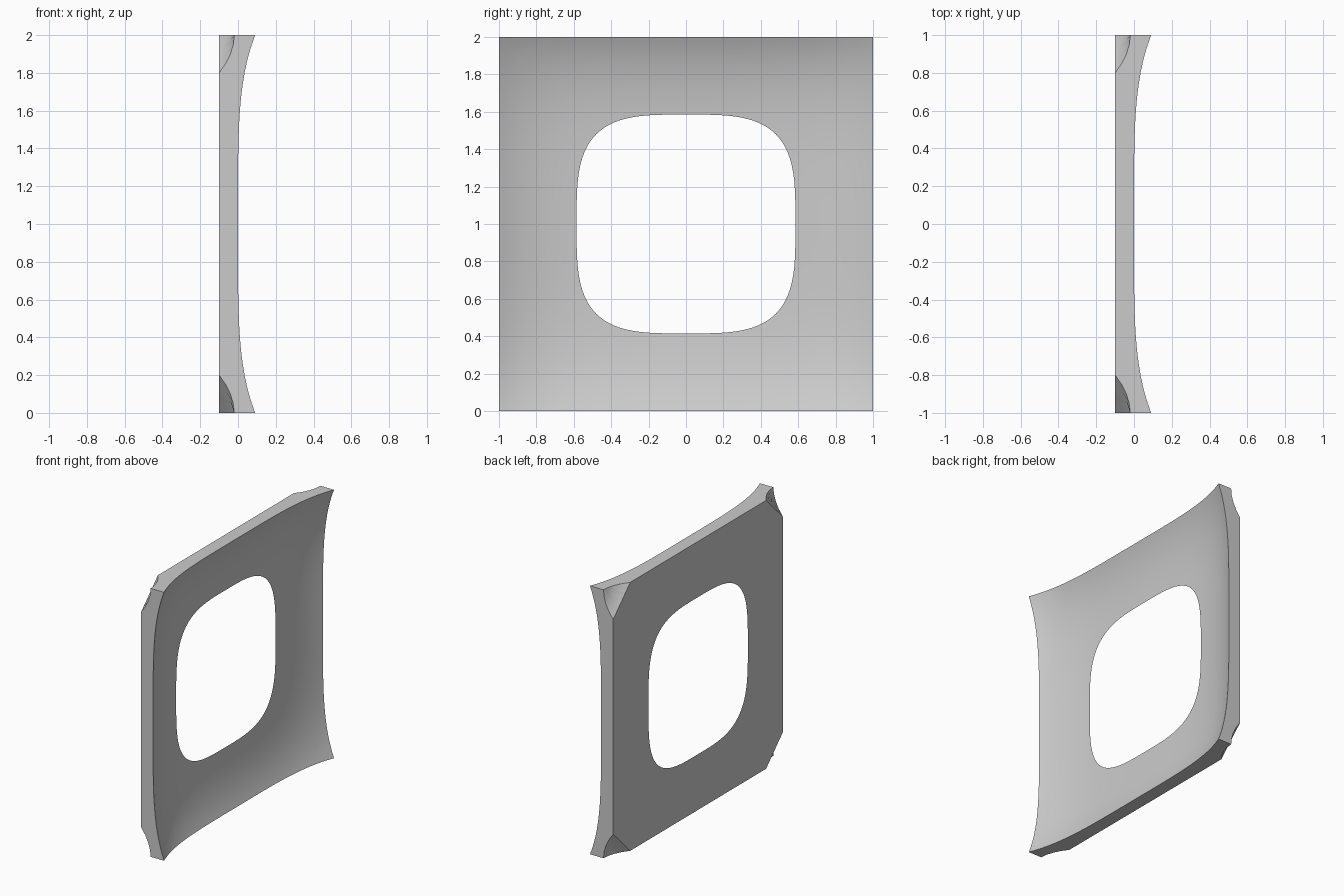
import bpy
import bmesh
from mathutils import Vector

if "Cube" in bpy.data.objects:
    bpy.data.objects.remove(bpy.data.objects["Cube"], do_unlink=True)

BACK = -0.1        # plane of the flat back
HOLE = 0.585       # half width of the opening
POWER = 4.3        # how sharply the dish curls up at its border
SIDE_STEPS = 40
RINGS = 16


def dish(u, v):
    """Height of the dished face over the panel plane."""
    a, b = abs(u) ** POWER, abs(v) ** POWER
    return 0.111 * (a + b - 1) - 0.02 * a * b


def border_points():
    """Walk once round the square border."""
    steps = [-1 + 2 * i / SIDE_STEPS for i in range(SIDE_STEPS)]
    return ([(1, w) for w in steps] + [(-w, 1) for w in steps]
            + [(-1, -w) for w in steps] + [(w, -1) for w in steps])


def hole_point(u, v):
    """Rounded square opening, on the ray to a border point."""
    k = HOLE / (abs(u) ** 3.5 + abs(v) ** 3.5) ** (1 / 3.5)
    return u * k, v * k


bm = bmesh.new()
fronts, backs = [], []
for bu, bv in border_points():
    hu, hv = hole_point(bu, bv)
    fix = BACK - dish(hu, hv)
    front, back = [], []
    for r in range(RINGS + 1):
        t = r / RINGS
        u, v = hu + (bu - hu) * t, hv + (bv - hv) * t
        back.append(bm.verts.new((BACK, u, v + 1)))
        x = dish(u, v) + fix * (1 - t) ** 2
        front.append(bm.verts.new((x, u, v + 1)) if r else back[0])
    fronts.append(front)
    backs.append(back)

# Dished face, flat back and outer rim
for i in range(len(fronts)):
    f0, f1, b0, b1 = fronts[i - 1], fronts[i], backs[i - 1], backs[i]
    for r in range(RINGS):
        bm.faces.new((f0[r], f0[r + 1], f1[r + 1], f1[r]))
        bm.faces.new((b0[r], b1[r], b1[r + 1], b0[r + 1]))
    bm.faces.new((b0[-1], b1[-1], f1[-1], f0[-1]))

# Curved notches in the four back corners
for sy in (-1, 1):
    for sz in (-1, 1):
        bmesh.ops.bisect_plane(
            bm, geom=bm.verts[:] + bm.edges[:] + bm.faces[:], dist=1e-5,
            plane_co=Vector((0, 0.9 * sy, 1 + 0.9 * sz)),
            plane_no=Vector((0, sy, sz)))
for vert in bm.verts:
    s = (abs(vert.co.y) + abs(vert.co.z - 1) - 1.8) / 0.2
    if s > 0 and vert.co.x < BACK + 1e-4:
        vert.co.x = BACK + 0.08 * (1 - (1 - s) ** 2)
bmesh.ops.recalc_face_normals(bm, faces=bm.faces[:])

mesh = bpy.data.meshes.new("dished_panel")
bm.to_mesh(mesh)
bm.free()
panel = bpy.data.objects.new("dished_panel", mesh)
bpy.context.collection.objects.link(panel)

# Plain grey finish
grey = bpy.data.materials.new("light_grey")
grey.use_nodes = True
colour = (0.6, 0.6, 0.6, 1)
grey.diffuse_color = colour
grey.node_tree.nodes["Principled BSDF"].inputs["Base Color"].default_value = colour
mesh.materials.append(grey)

bpy.context.view_layer.objects.active = panel
panel.select_set(True)
bpy.ops.object.shade_smooth_by_angle(angle=0.5)
